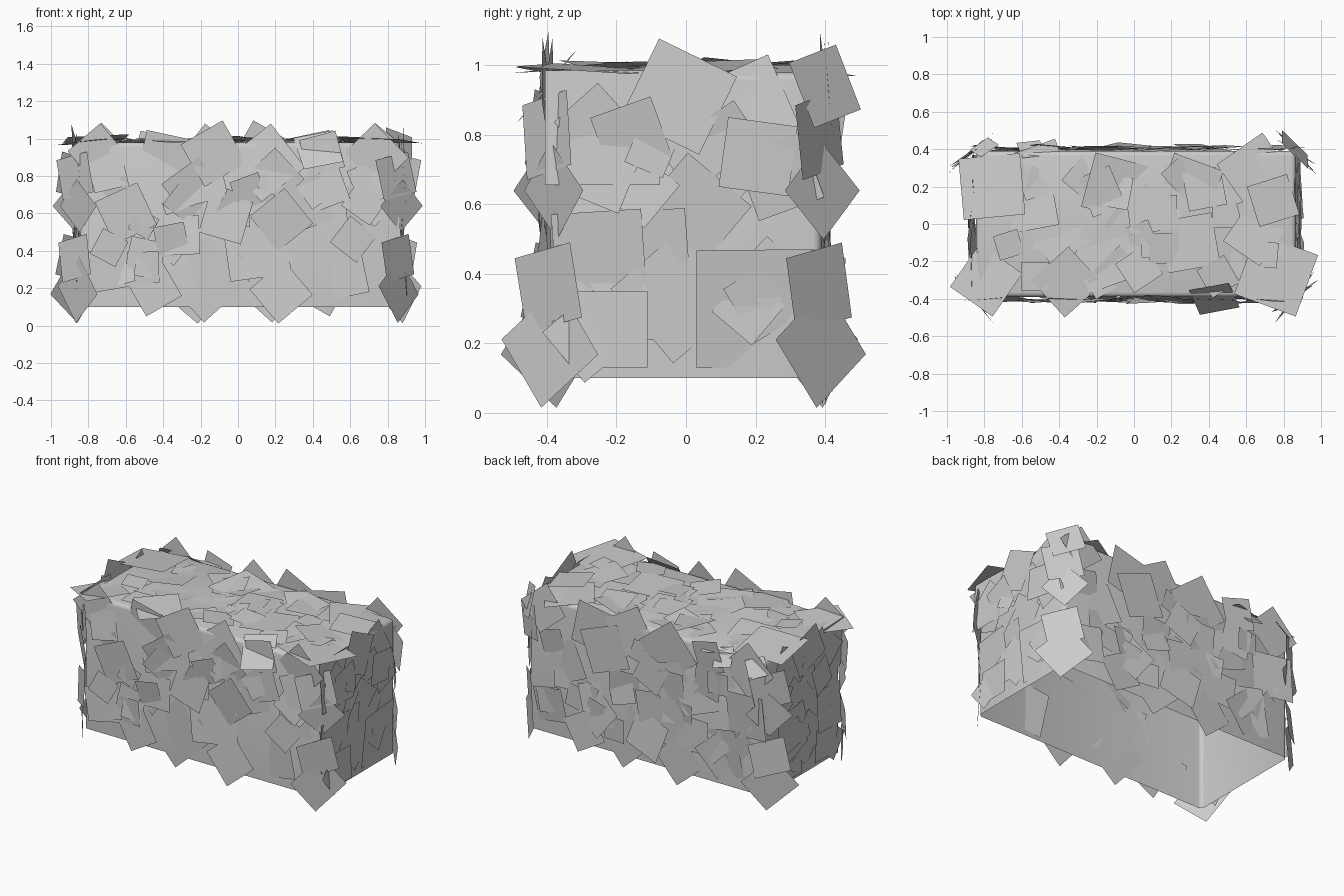
import bpy, bmesh, random
from math import radians, cos, sin
from mathutils import Matrix, Vector

if "Cube" in bpy.data.objects:
    bpy.data.objects.remove(bpy.data.objects["Cube"])

random.seed(7)


def finish(name, bm):
    me = bpy.data.meshes.new(name)
    bm.to_mesh(me)
    bm.free()
    ob = bpy.data.objects.new(name, me)
    bpy.context.collection.objects.link(ob)
    return ob


# Hollow hedge core, open underneath, with softened edges
bm = bmesh.new()
bmesh.ops.create_cube(bm, size=1, matrix=Matrix.Translation((0.01, 0, 0.54)) @ Matrix.Diagonal((1.71, 0.78, 0.88, 1)))
bm.normal_update()
bmesh.ops.delete(bm, geom=[f for f in bm.faces if f.normal.z < -0.5], context='FACES_ONLY')
bmesh.ops.bevel(bm, geom=[e for e in bm.edges if len(e.link_faces) == 2],
                offset=0.025, segments=3, profile=0.5, affect='EDGES')
core = finish("hedge_core", bm)
for p in core.data.polygons:
    p.use_smooth = True


def frame(origin, u, v):
    """Matrix whose x, y axes are u, v and whose z axis is the outward normal."""
    u, v = Vector(u).normalized(), Vector(v).normalized()
    m = Matrix((u, v, u.cross(v))).transposed().to_4x4()
    m.translation = Vector(origin)
    return m


def card(bm, base, a, b, size, angle, lift=None, tilt=6):
    """One square leaf card at (a, b) on a face, turned and slightly tilted."""
    lift = random.uniform(0.0, 0.025) if lift is None else lift
    m = (base @ Matrix.Translation((a, b, lift))
         @ Matrix.Rotation(radians(random.uniform(-tilt, tilt)), 4, 'X')
         @ Matrix.Rotation(radians(random.uniform(-tilt, tilt)), 4, 'Y')
         @ Matrix.Rotation(radians(angle), 4, 'Z'))
    h = size / 2
    bm.faces.new([bm.verts.new(m @ Vector((x, y, 0)))
                  for x, y in ((-h, -h), (h, -h), (h, h), (-h, h))])


def leaf_object(name, base, cards, fill, a_range, b_range, flip=1):
    bm = bmesh.new()
    for a, b, s, ang in cards:
        card(bm, base, a * flip, b, s, ang * flip)
    for _ in range(fill):
        card(bm, base, random.uniform(*a_range), random.uniform(*b_range),
             random.uniform(0.12, 0.25), random.uniform(0, 90), tilt=8)
    finish(name, bm)


# Cards per face: across, up, size, turn
front = [(0.10, 0.42, 0.33, 8), (-0.17, 0.25, 0.33, 42), (0.52, 0.30, 0.31, 12),
         (0.15, 0.87, 0.30, 38), (0.73, 0.90, 0.26, 45), (-0.75, 0.92, 0.23, 40),
         (-0.13, 0.92, 0.26, 30), (-0.38, 0.88, 0.28, -12), (-0.30, 0.77, 0.28, 20),
         (0.23, 0.18, 0.24, 40), (-0.51, 0.39, 0.15, -12), (0.52, 0.76, 0.14, 0),
         (-0.45, 0.20, 0.22, 30), (0.45, 0.92, 0.20, 15), (-0.60, 0.60, 0.25, 25),
         (0.35, 0.65, 0.26, 20), (-0.70, 0.30, 0.22, 10), (0.72, 0.60, 0.28, 5)]
side = [(-0.02, 0.91, 0.25, -26), (0.17, 0.86, 0.26, 24), (-0.26, 0.83, 0.17, 42),
        (0.12, 0.69, 0.15, 45), (0.18, 0.30, 0.15, 50), (0.20, 0.30, 0.34, 0),
        (-0.02, 0.34, 0.28, 40), (-0.22, 0.24, 0.22, 0), (-0.25, 0.45, 0.26, 4),
        (-0.24, 0.82, 0.33, 0), (-0.28, 0.22, 0.19, 40), (0.27, 0.68, 0.20, 20),
        (0.02, 0.58, 0.24, 50)]
top = [(0.65, 0.28, 0.30, 35), (0.76, -0.27, 0.35, -20), (-0.79, -0.30, 0.28, -35),
       (-0.36, -0.31, 0.27, 42), (-0.76, 0.20, 0.33, 5), (-0.10, 0.20, 0.30, -15),
       (-0.15, -0.18, 0.30, 20), (0.30, 0.20, 0.28, -20), (0.16, -0.13, 0.16, 0),
       (-0.53, -0.28, 0.15, 0), (-0.17, -0.28, 0.18, 30), (-0.50, 0.29, 0.26, 20),
       (-0.55, 0.10, 0.26, 10), (0.49, 0.05, 0.14, 0), (0.45, -0.28, 0.17, 30),
       (-0.40, -0.05, 0.25, 30), (0.30, -0.10, 0.28, 10), (0.70, 0.02, 0.25, 15)]

leaf_object("front_leaves", frame((0, -0.39, 0), (1, 0, 0), (0, 0, 1)), front, 28, (-0.73, 0.75), (0.25, 0.85))
leaf_object("back_leaves", frame((0, 0.39, 0), (-1, 0, 0), (0, 0, 1)), front, 28, (-0.75, 0.73), (0.25, 0.85))
leaf_object("right_leaves", frame((0.87, 0, 0), (0, 1, 0), (0, 0, 1)), side, 14, (-0.27, 0.27), (0.25, 0.85))
leaf_object("left_leaves", frame((-0.85, 0, 0), (0, -1, 0), (0, 0, 1)), side, 14, (-0.27, 0.27), (0.25, 0.85), -1)
leaf_object("top_leaves", frame((0, 0, 0.975), (1, 0, 0), (0, 1, 0)), top, 28, (-0.73, 0.75), (-0.27, 0.27))

# Cards wrapped diagonally around the four upright corners
bm = bmesh.new()
for sx in (-1, 1):
    for sy in (-1, 1):
        for z, size, ang in ((0.19, 0.25, 38), (0.36, 0.22, 12), (0.64, 0.20, 45), (0.80, 0.22, 12)):
            t = radians(random.choice((40, 48, 56)))
            n = Vector((sx * cos(t), sy * sin(t), 0))
            base = frame((sx * 0.86, sy * 0.39, 0), Vector((0, 0, 1)).cross(n), (0, 0, 1))
            card(bm, base, random.uniform(-0.02, 0.02), z, size, ang, 0.0)
finish("corner_leaves", bm)

# A few cards leaning over the top edges
bm = bmesh.new()
for x, y, n, size in ((0.43, -0.40, (0, -1, 0.7), 0.22), (-0.55, 0.40, (0, 1, 0.8), 0.13),
                      (0.86, 0.40, (0.8, 0.8, 0.4), 0.2), (-0.80, 0.41, (-0.6, 1, 0.6), 0.12)):
    n = Vector(n).normalized()
    u = Vector((0, 0, 1)).cross(n)
    card(bm, frame((x, y, 0.94), u, n.cross(u)), 0, 0, size, 15, 0.0)
finish("top_edge_leaves", bm)
